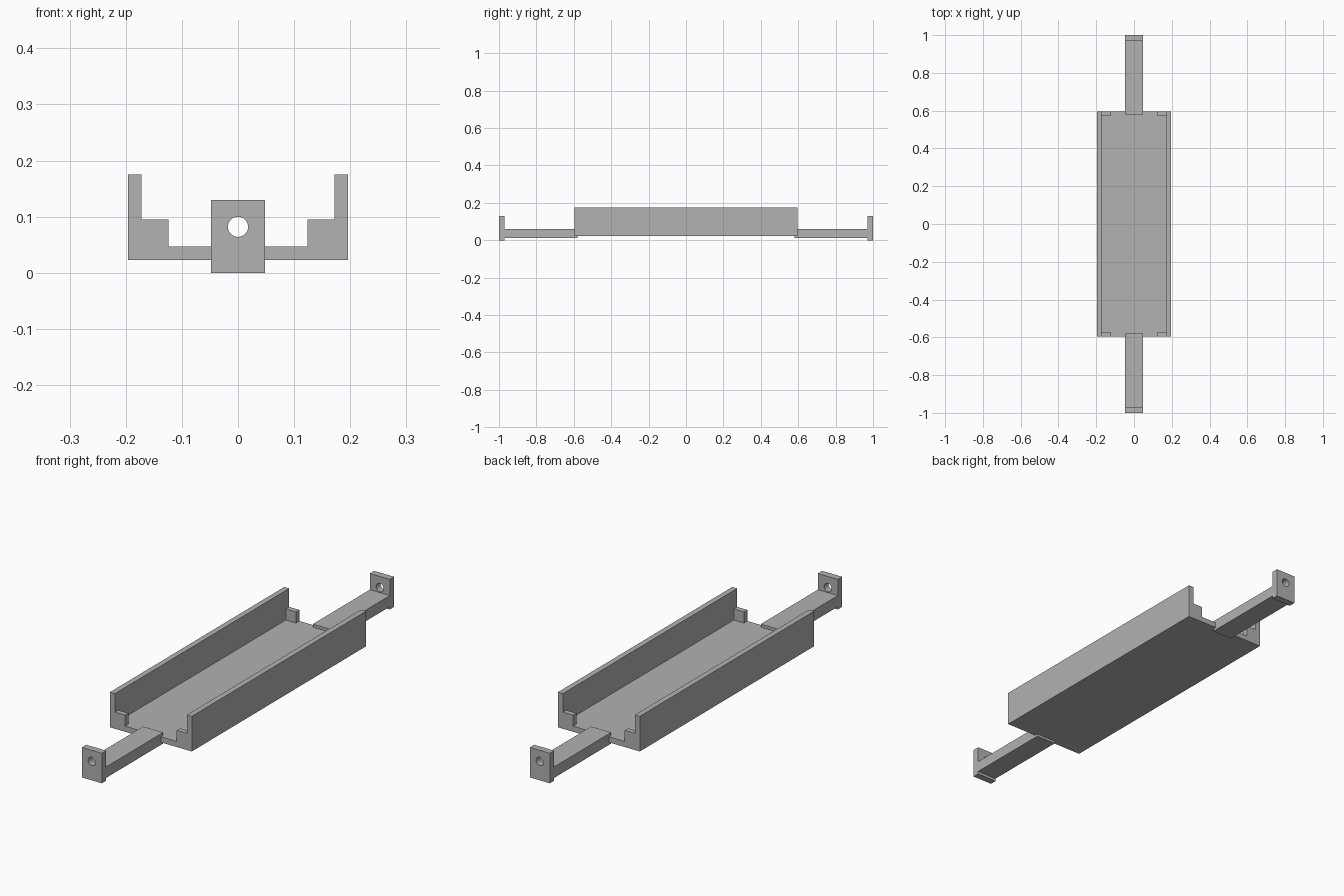
import bpy
import bmesh
from mathutils import Matrix, Vector

if "Cube" in bpy.data.objects:
    bpy.data.objects.remove(bpy.data.objects["Cube"], do_unlink=True)

# Single plain grey material
grey = bpy.data.materials.new("plain grey")
grey.use_nodes = True
colour = (0.445, 0.445, 0.445, 1)
grey.diffuse_color = colour
grey.node_tree.nodes["Principled BSDF"].inputs["Base Color"].default_value = colour


def finish(name, bm):
    bmesh.ops.recalc_face_normals(bm, faces=bm.faces)
    mesh = bpy.data.meshes.new(name)
    bm.to_mesh(mesh)
    bm.free()
    mesh.materials.append(grey)
    obj = bpy.data.objects.new(name, mesh)
    bpy.context.collection.objects.link(obj)
    return obj


def box(name, low, high):
    low, high = Vector(low), Vector(high)
    bm = bmesh.new()
    bmesh.ops.create_cube(bm, size=1)
    bmesh.ops.scale(bm, vec=high - low, verts=bm.verts)
    bmesh.ops.translate(bm, vec=(low + high) / 2, verts=bm.verts)
    return finish(name, bm)


# Tray: U-shaped section extruded along y
outer, inner, half_length = 0.196, 0.172, 0.596
base, floor, rim = 0.023, 0.047, 0.175
half = [(outer, base), (outer, rim), (inner, rim), (inner, floor)]
section = half + [(-x, z) for x, z in reversed(half)]
bm = bmesh.new()
face = bm.faces.new([bm.verts.new((x, -half_length, z)) for x, z in section])
new = bmesh.ops.extrude_face_region(bm, geom=[face])["geom"]
bmesh.ops.translate(bm, vec=(0, 2 * half_length, 0),
                    verts=[v for v in new if isinstance(v, bmesh.types.BMVert)])
finish("tray", bm)

# Corner stops, arms and drilled end plates, mirrored front to back
arm = 0.048
for end, sy in (("front", -1), ("back", 1)):
    def span(a, b):
        return sorted((sy * a, sy * b))

    y0, y1 = span(0.573, half_length)
    for side, sx in (("right", -1), ("left", 1)):
        x0, x1 = sorted((sx * 0.124, sx * inner))
        box(f"{end}_{side}_corner_stop", (x0, y0, floor), (x1, y1, 0.095))

    y0, y1 = span(0.58, 0.97)
    box(f"{end}_arm", (-arm, y0, 0.012), (arm, y1, 0.06))

    y0, y1 = span(0.97, 1)
    plate = box(f"{end}_end_plate", (-arm, y0, 0), (arm, y1, 0.13))

    # Round screw hole
    bm = bmesh.new()
    bmesh.ops.create_cone(bm, cap_ends=True, segments=32, radius1=0.018,
                          radius2=0.018, depth=0.1,
                          matrix=Matrix.Translation((0, sy * 0.985, 0.082))
                          @ Matrix.Rotation(1.5707963, 4, "X"))
    cutter = finish(f"{end}_hole_cutter", bm)
    cutter.hide_render = True
    cutter.hide_set(True)
    cut = plate.modifiers.new("screw hole", "BOOLEAN")
    cut.operation = "DIFFERENCE"
    cut.solver = "EXACT"
    cut.object = cutter
